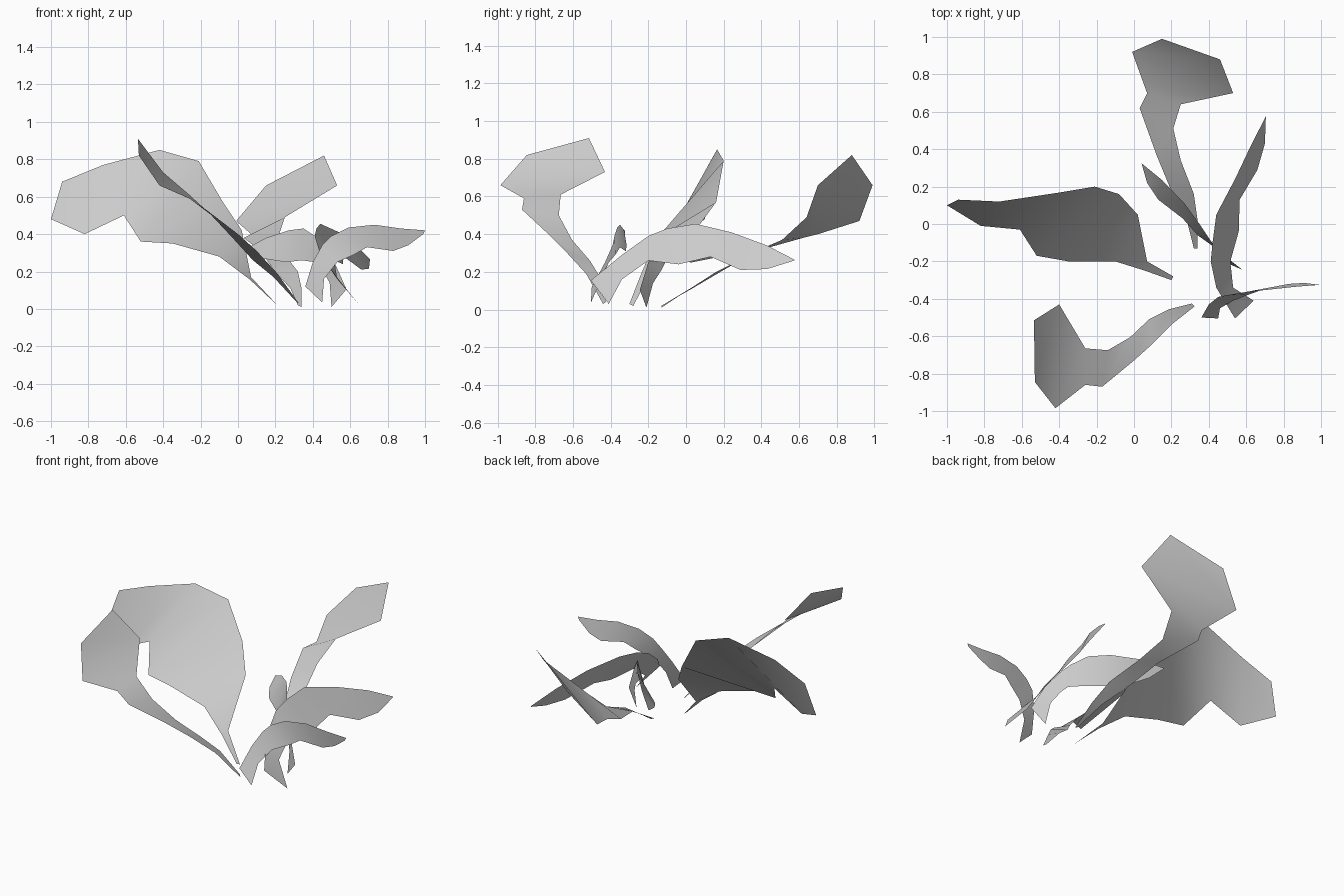
import bpy, bmesh


def leaf(name, edge_a, edge_b):
    """Loft a one-sided blade between two guide edges running base to tip."""
    bm = bmesh.new()
    a = [bm.verts.new(p) for p in edge_a]
    b = [bm.verts.new(p) for p in edge_b]
    for i in range(len(a) - 1):
        bm.faces.new((a[i], a[i + 1], b[i + 1], b[i]))
    bmesh.ops.remove_doubles(bm, verts=bm.verts[:], dist=0.002)
    bm.normal_update()
    # blades face upward
    if sum(f.normal.z * f.calc_area() for f in bm.faces) < 0:
        bmesh.ops.reverse_faces(bm, faces=bm.faces[:])
    for f in bm.faces:
        f.smooth = True
    mesh = bpy.data.meshes.new(name)
    bm.to_mesh(mesh)
    bm.free()
    bpy.context.collection.objects.link(bpy.data.objects.new(name, mesh))


# Broad leaf reaching left
leaf("broad_left_leaf",
     [(.21, -.28, .02), (.07, -.20, .17), (.02, .05, .42), (-.08, .16, .57),
      (-.21, .20, .79), (-.42, .165, .85), (-.72, .12, .77), (-.94, .13, .68)],
     [(.20, -.30, .03), (.06, -.25, .16), (-.10, -.20, .28), (-.35, -.20, .35),
      (-.52, -.17, .36), (-.61, -.03, .50), (-.82, -.01, .40), (-1, .10, .48)])

# Paddle leaf on a long stalk, reaching back
leaf("back_paddle_leaf",
     [(.32, -.13, .02), (.28, .03, .11), (.19, .20, .21), (.12, .37, .31),
      (.03, .62, .38), (.07, .70, .40), (-.01, .92, .47), (.15, .99, .66)],
     [(.34, -.13, .01), (.34, .02, .11), (.32, .16, .20), (.25, .34, .29),
      (.21, .51, .37), (.25, .64, .49), (.53, .70, .66), (.46, .88, .82)])

# Paddle leaf reaching forward and left
leaf("front_paddle_leaf",
     [(.31, -.425, .04), (.19, -.455, .17), (.08, -.51, .26), (-.02, -.605, .37),
      (-.14, -.675, .50), (-.26, -.665, .61), (-.40, -.43, .73), (-.535, -.515, .91)],
     [(.325, -.44, .03), (.21, -.53, .19), (.10, -.64, .31), (0, -.73, .40),
      (-.17, -.87, .53), (-.26, -.86, .59), (-.42, -.985, .66), (-.53, -.845, .82)])

# Long arching leaf reaching back right
leaf("long_arched_leaf",
     [(.54, -.505, .155), (.44, -.34, .29), (.41, -.20, .39), (.42, -.10, .43),
      (.44, .05, .455), (.54, .24, .41), (.63, .43, .34), (.705, .575, .265)],
     [(.64, -.41, .03), (.53, -.34, .16), (.515, -.20, .26), (.56, -.04, .24),
      (.565, .13, .28), (.66, .29, .21), (.70, .43, .215), (.705, .575, .26)])

# Small arching leaf reaching right
leaf("right_arched_leaf",
     [(.36, -.50, .12), (.40, -.43, .25), (.45, -.39, .34), (.50, -.38, .39),
      (.59, -.365, .435), (.73, -.35, .45), (.87, -.335, .43), (1, -.325, .42)],
     [(.45, -.505, .035), (.46, -.45, .16), (.53, -.41, .25), (.62, -.375, .29),
      (.69, -.35, .33), (.83, -.32, .31), (.91, -.315, .34), (.99, -.325, .40)])

# Small arching leaf in the middle, reaching back left
leaf("middle_arched_leaf",
     [(.58, -.245, .105), (.515, -.20, .25), (.45, -.14, .345), (.41, -.09, .39),
      (.35, 0, .43), (.27, .11, .42), (.15, .235, .38), (.04, .325, .32)],
     [(.50, -.21, .01), (.49, -.175, .14), (.45, -.13, .21), (.41, -.11, .25),
      (.34, -.06, .26), (.26, .03, .25), (.13, .13, .27), (.07, .22, .29)])
